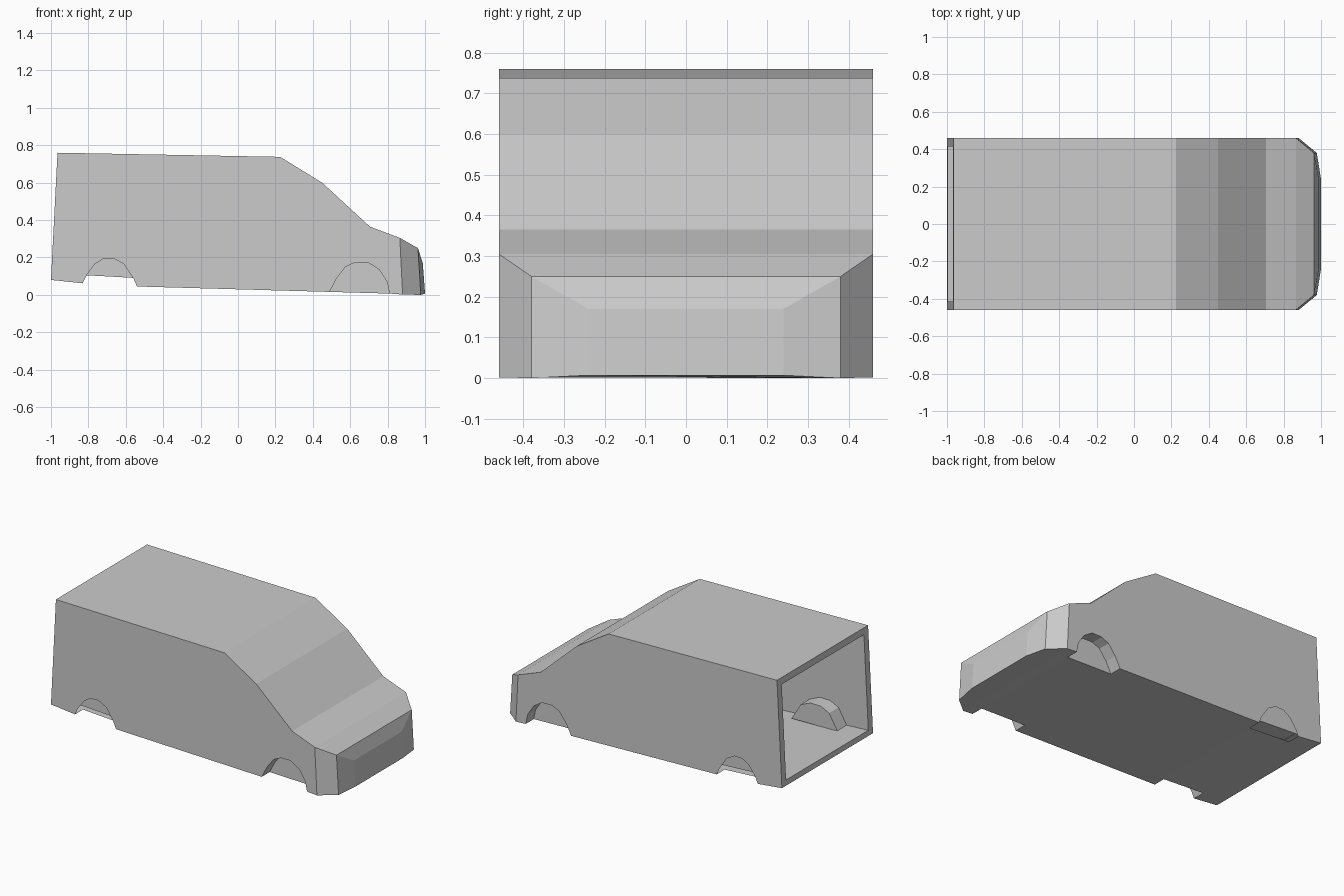
import bpy
import bmesh

cube = bpy.data.objects.get("Cube")
if cube:
    bpy.data.objects.remove(cube, do_unlink=True)

grey = bpy.data.materials.new("plain grey")
grey.use_nodes = True
COLOUR = (0.6, 0.6, 0.6, 1)
grey.diffuse_color = COLOUR
grey.node_tree.nodes["Principled BSDF"].inputs["Base Color"].default_value = COLOUR


def make(name, faces, inward=False):
    """Build a flat-shaded object from lists of corner points."""
    bm = bmesh.new()
    for pts in faces:
        bm.faces.new([bm.verts.new(p) for p in pts])
    bmesh.ops.remove_doubles(bm, verts=bm.verts, dist=0.0005)
    bmesh.ops.recalc_face_normals(bm, faces=bm.faces)
    if inward:
        bmesh.ops.reverse_faces(bm, faces=bm.faces)
    mesh = bpy.data.meshes.new(name)
    bm.to_mesh(mesh)
    bm.free()
    mesh.materials.append(grey)
    obj = bpy.data.objects.new(name, mesh)
    bpy.context.collection.objects.link(obj)
    return obj


def side(profile, y):
    return [(x, y, z) for x, z in profile]


def strips(profile, y0, y1):
    """Quads spanning y0 to y1 along an x-z path."""
    return [[(a[0], y0, a[1]), (b[0], y0, b[1]), (b[0], y1, b[1]), (a[0], y1, a[1])]
            for a, b in zip(profile, profile[1:])]


W, WELL, LINER = 0.46, 0.38, 0.415   # half widths: body, wheel wells, cargo liner

# Side profile
tail, top_tail = (-1, 0.08), (-0.965, 0.76)
rear_arch = [(-0.83, 0.062), (-0.81, 0.105), (-0.765, 0.165), (-0.72, 0.193),
             (-0.665, 0.195), (-0.61, 0.165), (-0.56, 0.09), (-0.54, 0.045)]
front_arch = [(0.49, 0.016), (0.525, 0.085), (0.575, 0.15), (0.625, 0.173),
              (0.695, 0.173), (0.755, 0.135), (0.797, 0.07), (0.81, 0.007)]
sill_end = (0.88, 0.002)
top = [top_tail, (0.225, 0.738), (0.45, 0.6), (0.705, 0.365), (0.865, 0.305)]
outline = [tail] + rear_arch + front_arch + [sill_end] + top[::-1]
floor = [tail, rear_arch[0], rear_arch[-1], front_arch[0], front_arch[-1], sill_end]

# Cargo opening corners, as x-z points
open_low, open_high = (-0.998, 0.115), (-0.967, 0.717)
wall_low, wall_high = (0.2, 0.05), (0.2, 0.695)

shell = strips(top, -W, W) + strips(floor, -WELL, WELL)
for s in (-1, 1):
    # Side panel, and floor edges left open at the wheels
    shell.append(side(outline, s * W))
    for i in (0, 2, 4):
        shell += strips(floor[i:i + 2], s * WELL, s * W)
    # Front wheel well
    shell += strips(front_arch, s * WELL, s * W)
    shell.append(side(front_arch, s * WELL))
    # Chamfered nose corners
    a, a0 = (0.865, s * W, 0.305), (0.88, s * W, 0.002)
    b, b0 = (0.962, s * WELL, 0.25), (0.977, s * WELL, 0)
    c, c0 = (0.988, s * 0.24, 0.17), (1, s * 0.24, 0.007)
    shell += [[a, b, b0, a0], [b, c, c0, b0]]
    # Upright rim of the cargo opening
    (lx, lz), (hx, hz) = open_low, open_high
    shell.append([(tail[0], s * W, tail[1]), (top_tail[0], s * W, top_tail[1]),
                  (hx, s * LINER, hz), (lx, s * LINER, lz)])


def across(*pts):
    """Close a polygon with its mirror image in y."""
    return [*pts, *[(x, -y, z) for x, y, z in reversed(pts)]]


# Nose panels, nose underside, and top and bottom of the rim
shell += [across(a, b), across(b, c), across(c, c0),
          across((0.88, WELL, 0.002), a0, b0, c0),
          across((tail[0], W, tail[1]), (lx, LINER, lz)),
          across((top_tail[0], W, top_tail[1]), (hx, LINER, hz))]
make("van_body", shell)

# Hollow cargo space
liner_path = [open_low, wall_low, wall_high, open_high]
liner = strips(liner_path, -LINER, LINER)
liner += [side(liner_path, s * LINER) for s in (-1, 1)]
make("cargo_liner", liner, inward=True)

# Rear wheel boxes inside the cargo space
box = [(-0.69 + (x + 0.69) * 1.3, max(z, 0.1) + 0.04 * (z > 0.12))
       for x, z in rear_arch[1:-1]]
for name, s in (("left_wheel_box", 1), ("right_wheel_box", -1)):
    make(name, strips(box, s * LINER, s * 0.32) + [side(box, s * 0.32)])
